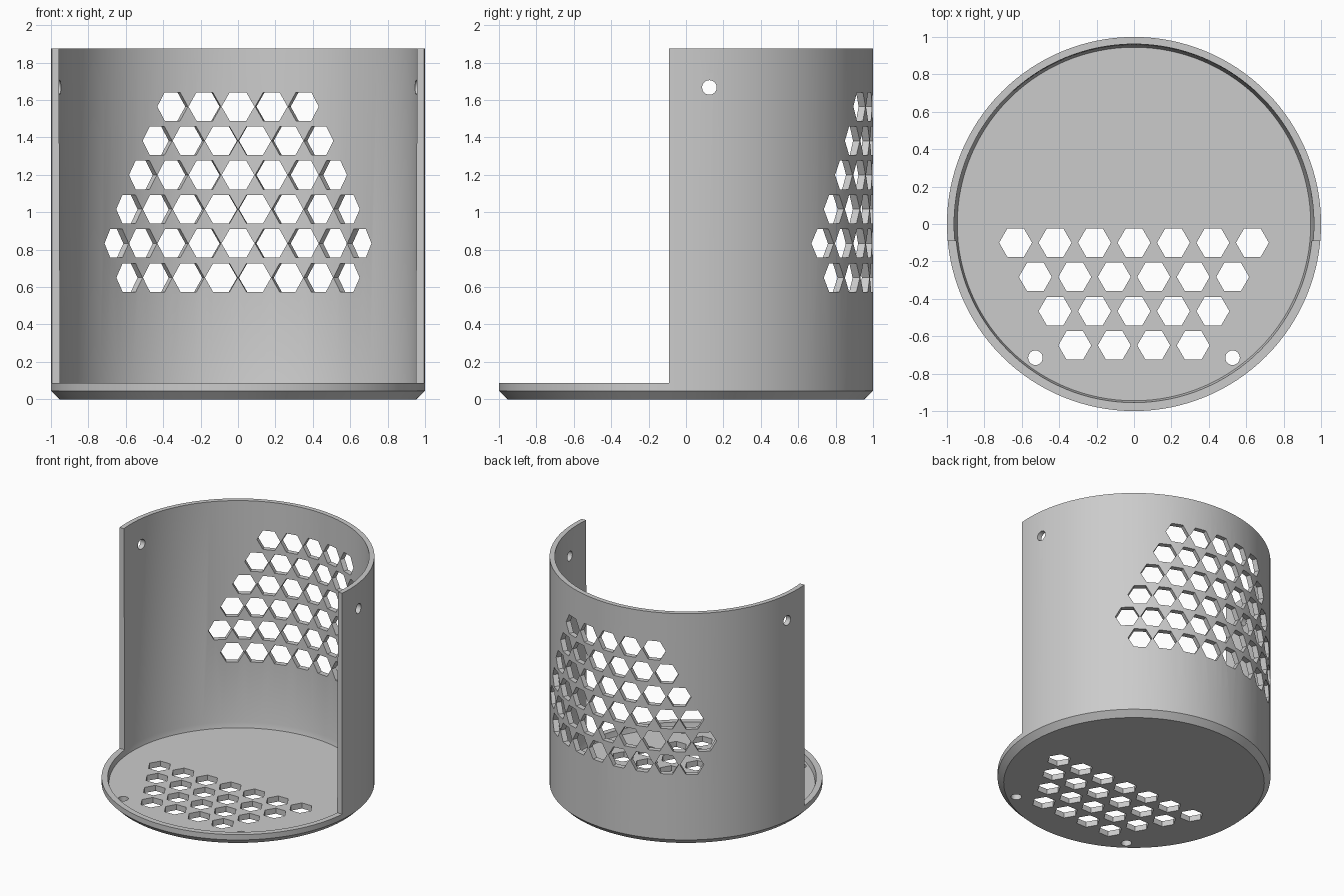
import bpy, bmesh, math
from mathutils import Matrix, Vector

if "Cube" in bpy.data.objects:
    bpy.data.objects.remove(bpy.data.objects["Cube"], do_unlink=True)

grey = bpy.data.materials.new("light grey")
grey.use_nodes = True
COLOUR = (0.6, 0.6, 0.6, 1)
grey.diffuse_color = COLOUR
grey.node_tree.nodes["Principled BSDF"].inputs["Base Color"].default_value = COLOUR

TOP, RIM, FLOOR, CUT_Y = 1.875, 0.088, 0.045, -0.09


def finish(name, bm):
    bmesh.ops.recalc_face_normals(bm, faces=bm.faces)
    mesh = bpy.data.meshes.new(name)
    bm.to_mesh(mesh)
    bm.free()
    mesh.materials.append(grey)
    obj = bpy.data.objects.new(name, mesh)
    bpy.context.collection.objects.link(obj)
    return obj


def lathe(name, profile, steps=128):
    bm = bmesh.new()
    rings = []
    for r, z in profile:
        rings.append([bm.verts.new((r * math.cos(math.tau * i / steps),
                                    r * math.sin(math.tau * i / steps), z))
                      for i in range(steps)])
    for a, b in zip(rings, rings[1:]):
        for i in range(steps):
            j = (i + 1) % steps
            bm.faces.new((a[i], a[j], b[j], b[i]))
    bm.faces.new(rings[0])
    bm.faces.new(rings[-1])
    return finish(name, bm)


def prism(bm, sides, radius, depth, matrix):
    # Prism along local z with a corner on local +y
    spin = Matrix.Rotation(math.pi / 2, 4, 'Z')
    bmesh.ops.create_cone(bm, cap_ends=True, segments=sides, radius1=radius,
                          radius2=radius, depth=depth, matrix=matrix @ spin)


def cut(obj, cutter):
    cutter.hide_render = True
    mod = obj.modifiers.new("cut", 'BOOLEAN')
    mod.operation = 'DIFFERENCE'
    mod.solver = 'EXACT'
    mod.object = cutter
    bpy.context.view_layer.objects.active = obj
    bpy.ops.object.modifier_apply(modifier=mod.name)
    bpy.data.objects.remove(cutter, do_unlink=True)


# Round cup with a chamfered foot
holder = lathe("round_holder", [(0.955, 0), (1, FLOOR), (1, TOP), (0.962, TOP),
                                (0.955, RIM), (0.945, FLOOR)])

# Open front above the low lip
bm = bmesh.new()
bmesh.ops.create_cube(bm, size=1, matrix=Matrix.Translation((0, CUT_Y - 1, RIM + 1.5))
                      @ Matrix.Diagonal((3, 2, 3, 1)))
cut(holder, finish("front_cutter", bm))

bm = bmesh.new()
# Honeycomb through the back wall, each hole pointing outwards
for row, count in enumerate((5, 6, 7, 8, 9, 8)):
    z = 1.565 - 0.183 * row
    for i in range(count):
        angle = (i - (count - 1) / 2) * 0.187
        out = Vector((math.sin(angle), math.cos(angle), 0))
        side = Vector((-out.y, out.x, 0))
        turn = Matrix((side, (0, 0, 1), out)).transposed().to_4x4()
        prism(bm, 6, 0.088, 0.2, Matrix.Translation(out * 0.99 + Vector((0, 0, z))) @ turn)

# Honeycomb through the floor
for row, count in enumerate((7, 6, 5, 4)):
    for i in range(count):
        x = (i - (count - 1) / 2) * 0.211
        prism(bm, 6, 0.088, 0.3, Matrix.Translation((x, -0.1 - 0.183 * row, 0)))

# Small round holes in the floor and near the top of the side walls
for s in (-1, 1):
    prism(bm, 24, 0.039, 0.3, Matrix.Translation((s * 0.527, -0.715, 0)))
    prism(bm, 24, 0.039, 0.3, Matrix.Translation((s * 0.98, 0.125, 1.667))
          @ Matrix.Rotation(math.pi / 2, 4, 'Y'))
cut(holder, finish("hole_cutter", bm))

bpy.ops.object.select_all(action='DESELECT')
holder.select_set(True)
bpy.context.view_layer.objects.active = holder
bpy.ops.object.shade_smooth_by_angle(angle=math.radians(20))
